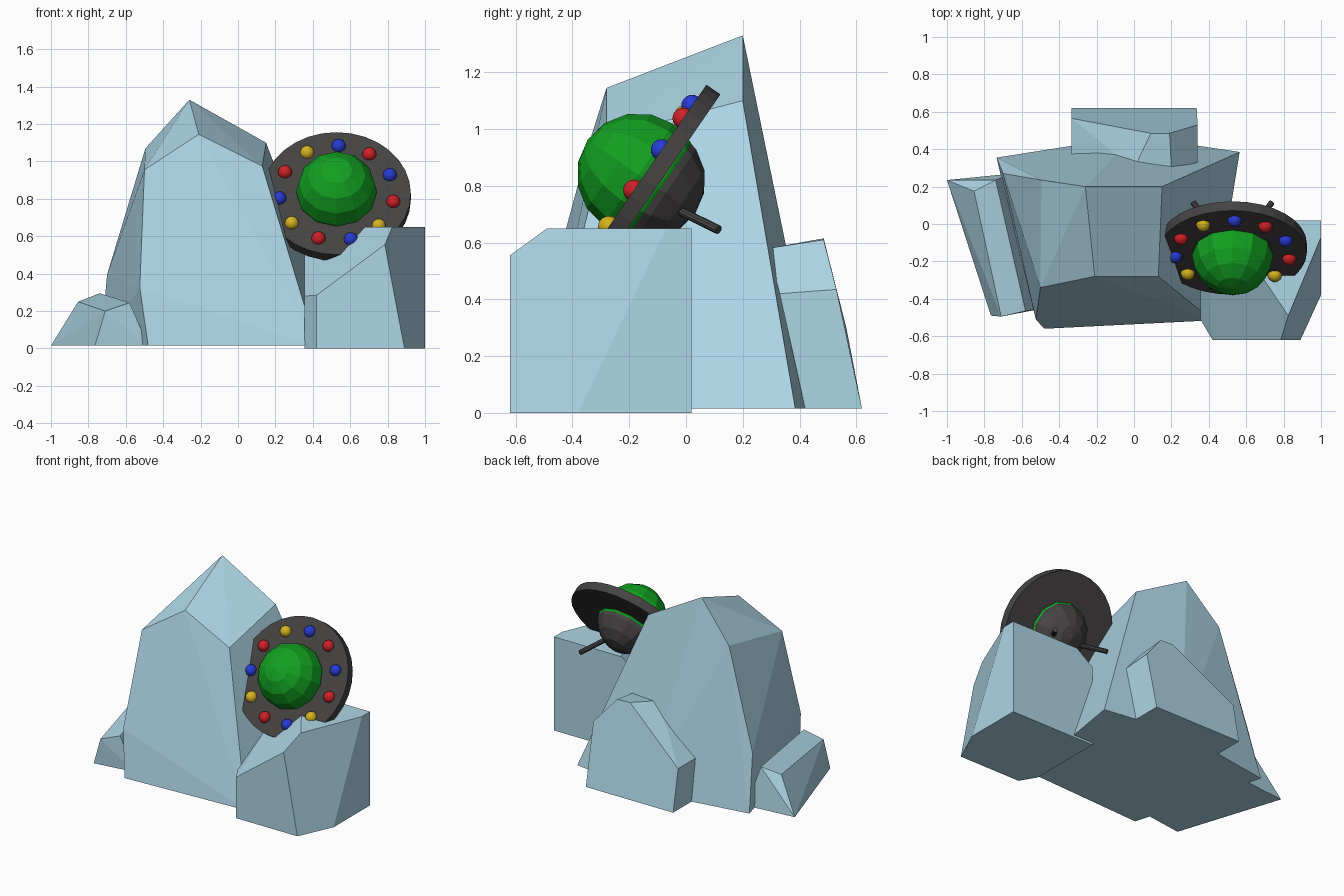
import bpy, bmesh, math
from mathutils import Matrix, Vector

if "Cube" in bpy.data.objects:
    bpy.data.objects.remove(bpy.data.objects["Cube"])


def material(name, rgb):
    m = bpy.data.materials.new(name)
    m.diffuse_color = (*rgb, 1)
    m.use_nodes = True
    m.node_tree.nodes["Principled BSDF"].inputs["Base Color"].default_value = m.diffuse_color
    return m


ICE = material("ice_blue", (0.42, 0.67, 0.79))
DARK = material("dark_metal", (0.06, 0.055, 0.055))
GREEN = material("green_glass", (0.006, 0.35, 0.015))
RED = material("red_light", (0.62, 0.015, 0.02))
BLUE = material("blue_light", (0.02, 0.045, 0.65))
YELLOW = material("yellow_light", (0.66, 0.45, 0.015))


def finish(bm, name, mat, smooth=False):
    bmesh.ops.recalc_face_normals(bm, faces=bm.faces)
    me = bpy.data.meshes.new(name)
    for f in bm.faces:
        f.smooth = smooth
    bm.to_mesh(me)
    bm.free()
    ob = bpy.data.objects.new(name, me)
    me.materials.append(mat)
    bpy.context.collection.objects.link(ob)
    return ob


def rock(name, corners):
    """Faceted boulder: convex hull of its corners."""
    bm = bmesh.new()
    for c in corners:
        bm.verts.new(c)
    res = bmesh.ops.convex_hull(bm, input=bm.verts)
    junk = {g for g in res["geom_interior"] + res["geom_unused"]
            if isinstance(g, bmesh.types.BMVert)}
    bmesh.ops.delete(bm, geom=list(junk), context='VERTS')
    bmesh.ops.dissolve_limit(bm, angle_limit=math.radians(3),
                             verts=bm.verts, edges=bm.edges)
    finish(bm, name, ICE)


# Rocks
B = 0.015
rock("main_rock", [
    (-0.26, 0.20, 1.33), (-0.21, -0.28, 1.145), (-0.495, 0.235, 1.07),
    (-0.50, -0.34, 0.955), (0.15, 0.20, 1.10), (0.13, -0.28, 0.975),
    (-0.70, 0.27, 0.395), (-0.525, -0.51, 0.325),
    (-0.48, -0.56, B), (0.42, -0.515, B), (0.565, 0.385, B),
    (0, 0.47, B), (-0.735, 0.355, B)])
rock("left_rock", [
    (-1, 0.235, B), (-0.765, -0.49, B), (-0.48, -0.45, B), (-0.65, 0.27, B),
    (-0.855, 0.175, 0.25), (-0.74, 0.235, 0.295),
    (-0.71, -0.495, 0.20), (-0.58, -0.465, 0.245)])
rock("back_rock", [
    (0.09, 0.485, 0.615), (0.19, 0.485, 0.61), (0.20, 0.29, 0.58),
    (0, 0.295, 0.58), (0.34, 0.53, 0.435), (0.34, 0.33, 0.42),
    (-0.335, 0.565, 0.30), (-0.335, 0.36, 0.30),
    (-0.335, 0.62, B), (0.335, 0.62, B), (-0.335, 0.42, B), (0.335, 0.42, B)])
rock("right_rock", [
    (0.355, -0.51, 0), (0.42, -0.62, 0), (0.89, -0.62, 0), (1, -0.38, 0),
    (1, 0.02, 0), (0.355, 0.02, 0),
    (0.355, -0.51, 0.28), (0.42, -0.62, 0.285), (0.785, -0.62, 0.555),
    (0.825, -0.49, 0.65), (1, -0.07, 0.65), (1, 0.02, 0.65),
    (0.48, 0.02, 0.65), (0.355, 0.02, 0.56)])

# Saucer frame: local z points out of the lit face
SAUCER = (Matrix.Translation((0.527, -0.153, 0.829))
          @ Matrix.Rotation(math.radians(55.5), 4, 'X'))


def ball(name, loc, r, mat, seg, rings, smooth=False):
    bm = bmesh.new()
    bmesh.ops.create_uvsphere(bm, u_segments=seg, v_segments=rings, radius=r,
                              matrix=SAUCER @ Matrix.Translation(loc))
    finish(bm, name, mat, smooth)


def rod(name, a, b, r, mat, seg):
    a, b = Vector(a), Vector(b)
    d = b - a
    bm = bmesh.new()
    bmesh.ops.create_cone(
        bm, cap_ends=True, segments=seg, radius1=r, radius2=r, depth=d.length,
        matrix=SAUCER @ Matrix.Translation((a + b) / 2)
        @ d.to_track_quat('Z', 'Y').to_matrix().to_4x4())
    finish(bm, name, mat)


# Saucer body
rod("saucer_disc", (0, 0, -0.06), (0, 0, 0), 0.397, DARK, 32)
ball("saucer_dome", (0, 0, 0.018), 0.217, GREEN, 12, 8)
ball("saucer_belly", (0, 0, -0.02), 0.205, DARK, 12, 8)

# Ring of lights, clockwise from the top
for i, mat in enumerate([BLUE, RED, BLUE, RED, YELLOW, BLUE,
                         RED, YELLOW, BLUE, RED, YELLOW]):
    a = math.radians(2) + i * math.tau / 11
    ball(f"light_{i + 1}", (0.308 * math.sin(a), 0.308 * math.cos(a), 0),
         0.038, mat, 16, 10, True)

# Landing legs
for side, s in (("left", -1), ("right", 1)):
    rod(f"{side}_leg", (s * 0.07, -0.03, -0.12), (s * 0.21, 0, -0.325),
        0.016, DARK, 10)
